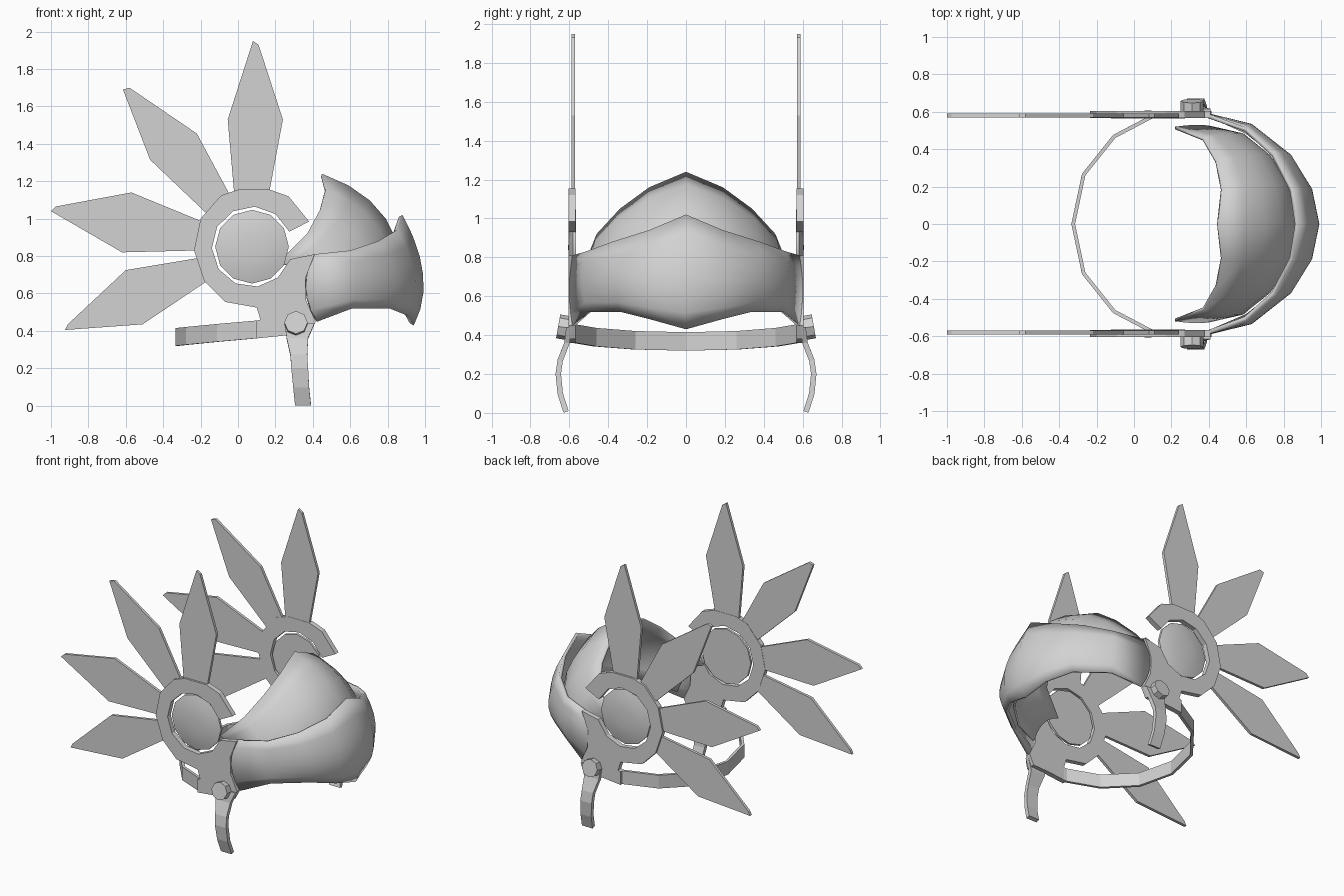
import bpy, bmesh, math
from mathutils import Vector, Matrix

cube = bpy.data.objects.get("Cube")
if cube:
    bpy.data.objects.remove(cube, do_unlink=True)

grey = bpy.data.materials.new("light grey")
grey.use_nodes = True
colour = (0.65, 0.65, 0.65, 1)
grey.diffuse_color = colour
grey.node_tree.nodes["Principled BSDF"].inputs["Base Color"].default_value = colour


def finish(name, bm, mirror=False, thickness=0, smooth=False):
    """Turn a bmesh into an object, optionally thickened and mirrored across y."""
    mesh = bpy.data.meshes.new(name)
    bm.to_mesh(mesh)
    bm.free()
    mesh.materials.append(grey)
    ob = bpy.data.objects.new(name, mesh)
    bpy.context.scene.collection.objects.link(ob)
    if thickness:
        ob.modifiers.new("thickness", 'SOLIDIFY').thickness = thickness
    if mirror:
        mod = ob.modifiers.new("mirror", 'MIRROR')
        mod.use_axis = (False, True, False)
        mod.use_mirror_merge = False
    if smooth:
        bpy.ops.object.select_all(action='DESELECT')
        ob.select_set(True)
        bpy.context.view_layer.objects.active = ob
        bpy.ops.object.shade_smooth_by_angle(angle=math.radians(40))
    return ob


def plate(name, outline, y0, y1):
    """Extrude an (x, z) outline from y0 to y1, on both sides."""
    bm = bmesh.new()
    face = bm.faces.new([bm.verts.new((x, y0, z)) for x, z in outline])
    new = bmesh.ops.extrude_face_region(bm, geom=[face])["geom"]
    moved = [v for v in new if isinstance(v, bmesh.types.BMVert)]
    bmesh.ops.translate(bm, verts=moved, vec=(0, y1 - y0, 0))
    bmesh.ops.recalc_face_normals(bm, faces=bm.faces)
    return finish(name, bm, mirror=True)


def sheet(bm, columns):
    """Skin a grid of points with quads."""
    grid = [[bm.verts.new(p) for p in col] for col in columns]
    for a, b in zip(grid, grid[1:]):
        for j in range(len(a) - 1):
            bm.faces.new((a[j], a[j + 1], b[j + 1], b[j]))


def shell(name, half, rows, thickness):
    """Curved shell; each column is a parabola through top, middle and bottom."""
    cols = []
    for triple in half:
        top, mid, low = map(Vector, triple)
        col = []
        for i in range(rows + 1):
            t = i / rows
            col.append(top * (1 - t) * (1 - 2 * t) + mid * 4 * t * (1 - t)
                       + low * t * (2 * t - 1))
        cols.append(col)
    flip = Vector((1, -1, 1))
    right = [[p * flip for p in col] for col in reversed(cols[1:])]
    bm = bmesh.new()
    sheet(bm, right + cols)
    return finish(name, bm, thickness=thickness, smooth=True)


# Front visor, columns from the centre to the left end
shell("visor", [
    ((.88, 0, 1.02), (.99, 0, .70), (.94, 0, .43)),
    ((.85, .19, .94), (.95, .19, .68), (.91, .18, .48)),
    ((.75, .38, .88), (.84, .37, .68), (.81, .34, .52)),
    ((.60, .515, .83), (.63, .535, .67), (.61, .50, .52)),
    ((.41, .585, .81), (.365, .60, .63), (.425, .585, .45)),
], 6, .022)

# Crown shell rising behind the visor
shell("crown", [
    ((.45, 0, 1.24), (.79, 0, 1.0), (.88, 0, .60)),
    ((.47, .19, 1.16), (.755, .21, .94), (.84, .20, .60)),
    ((.44, .34, 1.05), (.67, .37, .86), (.73, .36, .59)),
    ((.37, .46, .92), (.53, .485, .77), (.59, .48, .56)),
    ((.22, .52, .77), (.34, .53, .69), (.43, .52, .52)),
], 6, .015)

# Side plates: open ear ring joined to the cheek
cx, cz = .075, .85
inner = [(cx + .215 * math.cos(math.radians(a)), cz + .215 * math.sin(math.radians(a)))
         for a in range(-18, -340, -32)]
plate("side_plate", [
    (.38, .985), (.27, 1.12), (.17, 1.155), (0, 1.155), (-.09, 1.125),
    (-.2, 1), (-.235, .83), (-.18, .665), (-.07, .555), (.1, .525),
    (.12, .46), (.1, .455), (.1, .36), (.25, .375), (.38, .38), (.415, .45),
    (.365, .56), (.36, .68), (.41, .81)] + inner, .568, .604)

# Feather blades
feathers = {
    "top_feather": [(.08, 1.95), (.11, 1.93), (.24, 1.53), (.165, 1.13), (-.02, 1.13), (-.055, 1.53)],
    "upper_feather": [(-.615, 1.69), (-.58, 1.7), (-.22, 1.455), (-.04, 1.12), (-.16, 1.02), (-.47, 1.315)],
    "middle_feather": [(-1, 1.04), (-.975, 1.065), (-.57, 1.14), (-.18, .98), (-.22, .83), (-.62, .82)],
    "lower_feather": [(-.925, .405), (-.91, .435), (-.6, .725), (-.21, .79), (-.16, .67), (-.51, .435)],
}
for name, outline in feathers.items():
    plate(name, outline, .57, .59)

# Domed ear discs
bm = bmesh.new()
sides = 12
profile = [(0, .565), (.197, .565), (.197, .582), (.14, .597), (.07, .604), (0, .606)]
sheet(bm, [[(cx + r * math.cos(i * math.tau / sides), y, cz + r * math.sin(i * math.tau / sides))
            for r, y in profile] for i in range(sides + 1)])
bmesh.ops.remove_doubles(bm, verts=bm.verts, dist=.0001)
bmesh.ops.recalc_face_normals(bm, faces=bm.faces)
finish("ear_disc", bm, mirror=True, smooth=True)

# Curved cheek arms: (left x, right x, y, z) down the arm
arm = [(.25, .41, .59, .44), (.26, .375, .60, .36), (.28, .37, .635, .27),
       (.285, .375, .645, .2), (.295, .38, .635, .1), (.305, .39, .605, .005)]
bm = bmesh.new()
sheet(bm, [[(a, y + .012, z) for a, b, y, z in arm], [(b, y + .012, z) for a, b, y, z in arm]])
bmesh.ops.recalc_face_normals(bm, faces=bm.faces)
ob = finish("cheek_arm", bm, mirror=True, thickness=.028)
ob.modifiers["thickness"].offset = 0

# Pivot knobs on the cheeks
bm = bmesh.new()
bmesh.ops.create_cone(bm, cap_ends=True, segments=8, radius1=.062, radius2=.062, depth=.06,
                      matrix=Matrix.Translation((.31, .628, .44)) @ Matrix.Rotation(math.radians(-80), 4, 'X'))
finish("pivot_knob", bm, mirror=True)

# Band around the back of the head: (x, y, low z, high z)
band = [(.2, .578, .37, .455), (.1, .565, .36, .455), (-.1, .46, .342, .437),
        (-.26, .26, .326, .421), (-.315, 0, .32, .415)]
band += [(x, -y, a, b) for x, y, a, b in reversed(band[:-1])]
bm = bmesh.new()
sheet(bm, [[(x, y, a), (x, y, b)] for x, y, a, b in band])
finish("back_band", bm, thickness=.02)
